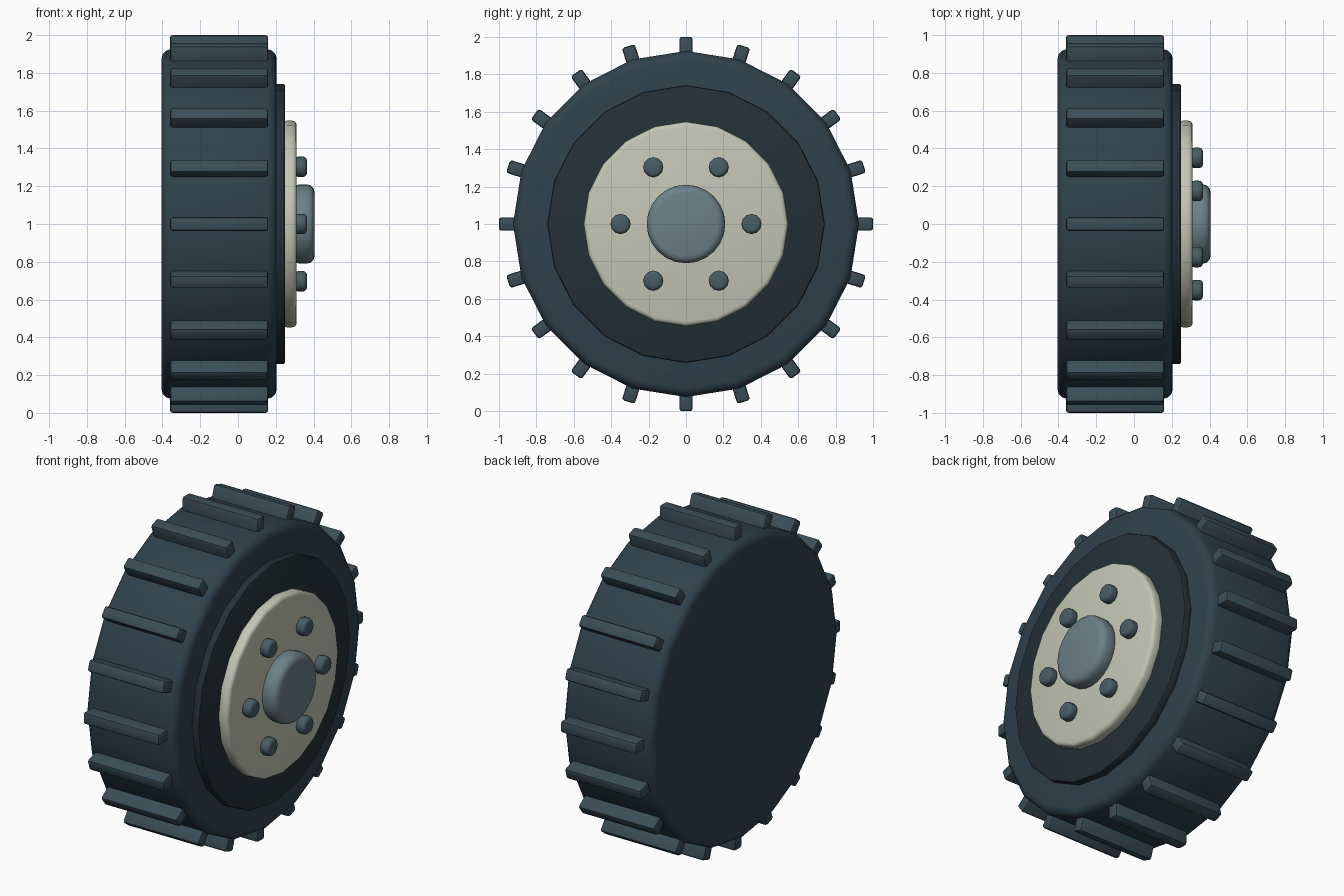
import bpy, bmesh
from math import radians, sin, cos, pi
from mathutils import Matrix, Vector

if "Cube" in bpy.data.objects:
    bpy.data.objects.remove(bpy.data.objects["Cube"])


def material(name, rgb):
    m = bpy.data.materials.new(name)
    m.diffuse_color = (*rgb, 1)
    m.use_nodes = True
    m.node_tree.nodes["Principled BSDF"].inputs["Base Color"].default_value = m.diffuse_color
    return m


rubber = material("rubber", (0.028, 0.054, 0.072))
tread = material("tread", (0.042, 0.076, 0.093))
dark = material("dark_rim", (0.017, 0.030, 0.037))
cream = material("cream", (0.55, 0.57, 0.47))
steel = material("steel", (0.15, 0.22, 0.24))
bolt_mat = material("bolt_steel", (0.065, 0.11, 0.13))


def finish(name, bm, bevel, segments, mat):
    # round the hard edges, then shade smooth
    hard = [e for e in bm.edges if e.calc_face_angle(0) > radians(50)]
    bmesh.ops.bevel(bm, geom=hard, offset=bevel, segments=segments,
                    profile=0.5, affect='EDGES')
    me = bpy.data.meshes.new(name)
    bm.to_mesh(me)
    bm.free()
    me.materials.append(mat)
    ob = bpy.data.objects.new(name, me)
    bpy.context.collection.objects.link(ob)
    bpy.ops.object.select_all(action='DESELECT')
    ob.select_set(True)
    bpy.context.view_layer.objects.active = ob
    bpy.ops.object.shade_smooth_by_angle(angle=radians(40))
    return ob


def disc(name, x0, x1, r, bevel, mat, sides=20, segments=3, y=0, z=1):
    # cylinder lying along x
    bm = bmesh.new()
    place = Matrix.Translation(((x0 + x1) / 2, y, z)) @ Matrix.Rotation(pi / 2, 4, 'Y')
    bmesh.ops.create_cone(bm, cap_ends=True, segments=sides, radius1=r,
                          radius2=r, depth=x1 - x0, matrix=place)
    return finish(name, bm, bevel, segments, mat)


# tyre, rim, face plate and hub
disc("tyre", -0.405, 0.205, 0.925, 0.05, rubber)
disc("rim_ring", 0.19, 0.25, 0.742, 0.012, dark, segments=2)
disc("face_plate", 0.235, 0.31, 0.547, 0.022, cream)
disc("hub_cap", 0.285, 0.405, 0.21, 0.04, steel, sides=24)

# wheel bolts
for i in range(6):
    a = i * pi / 3
    disc(f"bolt_{i + 1}", 0.30, 0.365, 0.054, 0.02, bolt_mat, sides=12,
         y=0.35 * cos(a), z=1 + 0.35 * sin(a))

# tread lugs around the tyre
for i in range(20):
    bm = bmesh.new()
    place = (Matrix.Translation((0, 0, 1)) @ Matrix.Rotation(i * pi / 10, 4, 'X')
             @ Matrix.Translation((-0.10, 0, 0.935))
             @ Matrix.Diagonal((0.52, 0.072, 0.13, 1)))
    bmesh.ops.create_cube(bm, size=1, matrix=place)
    finish(f"tread_lug_{i + 1}", bm, 0.014, 2, tread)
